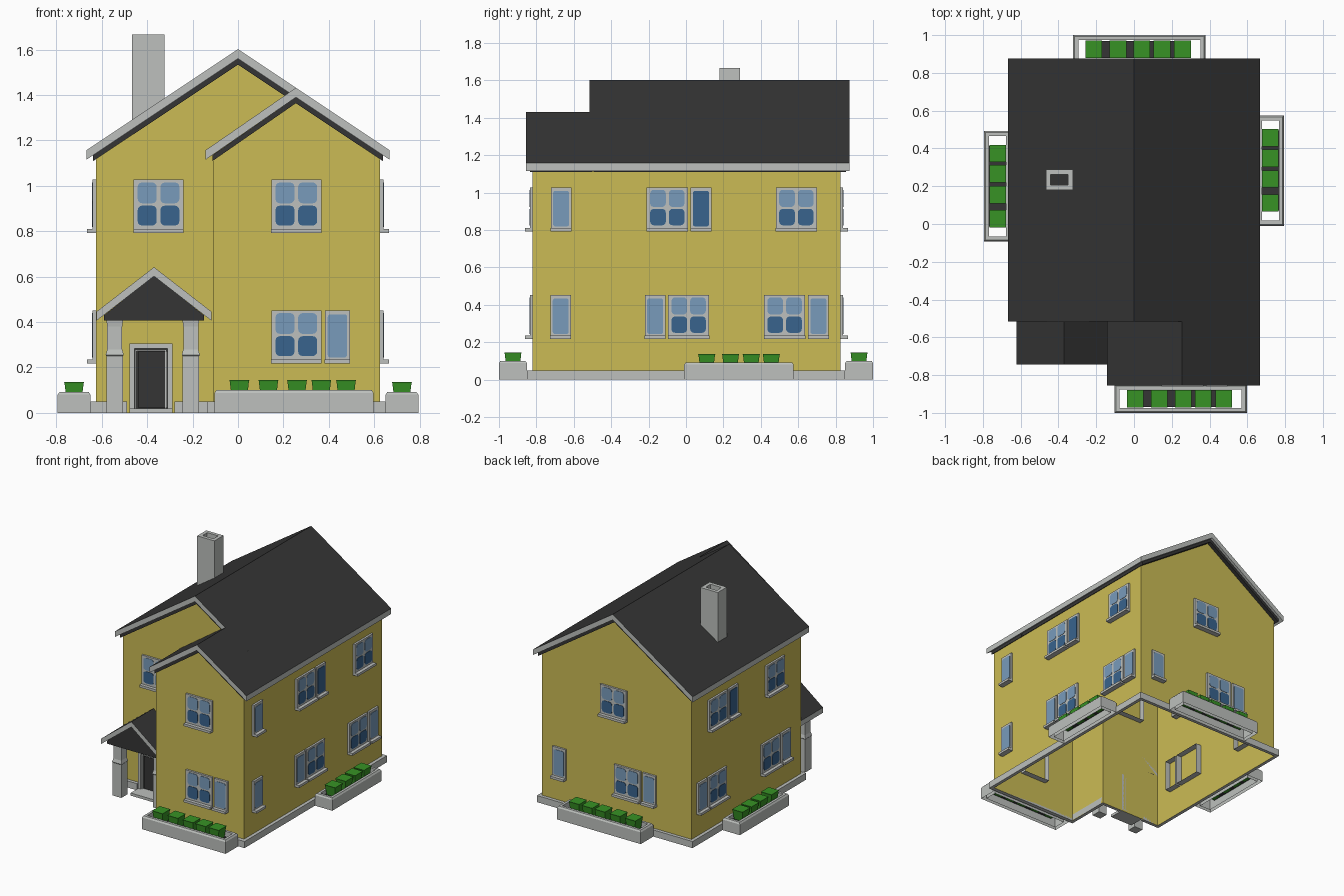
import bpy, bmesh, math

if "Cube" in bpy.data.objects:
    bpy.data.objects.remove(bpy.data.objects["Cube"])

def mat(name, r, g, b):
    m = bpy.data.materials.new(name)
    m.diffuse_color = (r, g, b, 1)
    m.use_nodes = True
    m.node_tree.nodes["Principled BSDF"].inputs["Base Color"].default_value = m.diffuse_color
    return m

YELLOW = mat("yellow_wall", 0.60, 0.50, 0.09)
GREY = mat("light_grey_trim", 0.51, 0.53, 0.51)
DARK = mat("dark_slate", 0.036, 0.036, 0.036)
GREEN = mat("plant_green", 0.038, 0.29, 0.018)
LIGHT = mat("light_glass", 0.19, 0.33, 0.50)
DEEP = mat("deep_glass", 0.04, 0.125, 0.27)

# wall planes: (u along the wall, d outward, z) -> world
SIDES = {
    "world": lambda u, d, z: (u, d, z),
    "wing": lambda u, d, z: (u, -0.82 - d, z),
    "front": lambda u, d, z: (u, -0.48 - d, z),
    "back": lambda u, d, z: (u, 0.825 + d, z),
    "right": lambda u, d, z: (0.625 + d, u, z),
    "left": lambda u, d, z: (-0.625 - d, u, z),
}

def finish(name, bm, mats, recalc=True):
    if recalc:
        bmesh.ops.recalc_face_normals(bm, faces=bm.faces)
    me = bpy.data.meshes.new(name)
    bm.to_mesh(me)
    bm.free()
    for m in mats:
        me.materials.append(m)
    ob = bpy.data.objects.new(name, me)
    bpy.context.collection.objects.link(ob)
    return ob

def prism(bm, pts, d0, d1, side="world", mi=0, back=True):
    """Extrude a (u, z) outline from depth d0 to d1; the d0 cap is optional."""
    P = SIDES[side]
    a = [bm.verts.new(P(u, d0, z)) for u, z in pts]
    b = [bm.verts.new(P(u, d1, z)) for u, z in pts]
    fs = [bm.faces.new(b)]
    if back:
        fs.append(bm.faces.new(a[::-1]))
    n = len(pts)
    for i in range(n):
        j = (i + 1) % n
        fs.append(bm.faces.new((a[i], a[j], b[j], b[i])))
    for f in fs:
        f.material_index = mi

def rect(u0, u1, z0, z1):
    return [(u0, z0), (u1, z0), (u1, z1), (u0, z1)]

def rounded(u0, u1, z0, z1, r):
    out = []
    for cu, cz, a0 in ((u1 - r, z1 - r, 0), (u0 + r, z1 - r, 90), (u0 + r, z0 + r, 180), (u1 - r, z0 + r, 270)):
        for k in range(4):
            t = math.radians(a0 + 30 * k)
            out.append((cu + r * math.cos(t), cz + r * math.sin(t)))
    return out

def box(name, x0, x1, y0, y1, z0, z1, m):
    bm = bmesh.new()
    prism(bm, rect(x0, x1, z0, z1), y0, y1)
    return finish(name, bm, [m])

def stack(name, cx, cy, w, d, loops, m, caps=False, bm=None):
    """Rectangular rings given as (inset, z), joined in order."""
    own = bm is None
    bm = bm or bmesh.new()
    rings = []
    for i, z in loops:
        a, b = w / 2 - i, d / 2 - i
        rings.append([bm.verts.new((cx + sx * a, cy + sy * b, z))
                      for sx, sy in ((-1, -1), (1, -1), (1, 1), (-1, 1))])
    for lo, hi in zip(rings, rings[1:]):
        for k in range(4):
            j = (k + 1) % 4
            bm.faces.new((lo[k], lo[j], hi[j], hi[k]))
    if caps:
        bm.faces.new(rings[0][::-1])
        bm.faces.new(rings[-1])
    return finish(name, bm, [m], False) if own else None

# ---- house walls: one shell, open below
S = 0.664
def face(bm, pts):
    bm.faces.new([bm.verts.new(p) for p in pts])

bm = bmesh.new()
EZ, AZ = 1.119, 1.534
face(bm, [(x, 0.825, z) for x, z in ((0.625, 0), (-0.625, 0), (-0.625, EZ), (0, AZ), (0.625, EZ))])
face(bm, [(x, -0.48, z) for x, z in ((-0.625, 0), (-0.11, 0), (-0.11, EZ), (0.255, 1.365), (0, AZ), (-0.625, EZ))])
face(bm, [(x, -0.82, z) for x, z in ((-0.11, 0), (0.625, 0), (0.625, EZ), (0.255, 1.365), (-0.11, EZ))])
face(bm, [(0.625, -0.82, 0), (0.625, 0.825, 0), (0.625, 0.825, EZ), (0.625, -0.82, EZ)])
face(bm, [(-0.625, 0.825, 0), (-0.625, -0.48, 0), (-0.625, -0.48, EZ), (-0.625, 0.825, EZ)])
face(bm, [(-0.11, -0.48, 0), (-0.11, -0.82, 0), (-0.11, -0.82, EZ), (-0.11, -0.48, EZ)])
finish("house_walls", bm, [YELLOW], False)

# ---- plinth strips
for i, (x0, x1, y0, y1) in enumerate((
        (0.625, 0.65, -0.85, 0.85), (-0.65, -0.625, -0.505, 0.85), (-0.625, 0.625, 0.825, 0.85),
        (-0.135, 0.625, -0.85, -0.82), (-0.135, -0.11, -0.82, -0.505),
        (-0.625, -0.49, -0.505, -0.48), (-0.28, -0.11, -0.505, -0.48))):
    box(f"plinth_{i}", x0, x1, y0, y1, 0, 0.05, GREY)

# ---- roofs: chevron slabs, slate on top, grey edges
def roof(name, xl, xm, xr, ze, zt, y0, y1, t=0.042, lining=True):
    bm = bmesh.new()
    prism(bm, [(xl, ze), (xm, zt), (xr, ze), (xr, ze - t), (xm, zt - t), (xl, ze - t)], y0, y1)
    bmesh.ops.recalc_face_normals(bm, faces=bm.faces)
    for f in bm.faces:
        f.normal_update()
        f.material_index = 1 if f.normal.z > 0.3 else 0
    finish(name, bm, [GREY, DARK])
    if lining:  # dark strip between the slab and the wall
        bm = bmesh.new()
        k = 0.03
        ze, zt = ze - t + k * S, zt - t
        prism(bm, [(xl + k, ze), (xm, zt), (xr - k, ze), (xr - k, ze - 0.026), (xm, zt - 0.026),
                   (xl + k, ze - 0.026)], y0 + 0.02, y1 - 0.02)
        finish(name + "_lining", bm, [DARK])

roof("main_roof", -0.668, 0, 0.668, 1.157, 1.602, -0.515, 0.875)
roof("wing_roof", -0.143, 0.255, 0.668, 1.157, 1.432, -0.855, -0.48)
roof("porch_roof", -0.623, -0.37, -0.117, 0.446, 0.642, -0.745, -0.48, 0.04, False)

# ---- chimney, hollow
stack("chimney", -0.395, 0.234, 0.144, 0.108,
      [(0, 1.27), (0, 1.667), (0.026, 1.667), (0.026, 1.3)], GREY)

# ---- porch
bm = bmesh.new()
prism(bm, [(-0.59, 0.408), (-0.15, 0.408), (-0.15, 0.43), (-0.37, 0.604), (-0.59, 0.43)], -0.72, -0.48)
finish("porch_gable", bm, [DARK])
for name, x in (("porch_post_left", -0.543), ("porch_post_right", -0.208)):
    stack(name, x, -0.632, 0.08, 0.08,
          [(0.004, 0), (0.004, 0.25), (0, 0.255), (0.007, 0.28), (0.007, 0.38), (0.003, 0.41)], GREY, True)
box("door_step", -0.478, -0.289, -0.60, -0.48, 0, 0.02, GREY)

# ---- door with nested surround
bm = bmesh.new()
for o, i, d in ((0, 0.022, 0.03), (0.025, 0.032, 0.018)):
    x0, x1, zt = -0.478 + o, -0.289 - o, 0.305 - o
    prism(bm, rect(x0, x0 + i - o, 0.02, zt), 0, d, "front")
    prism(bm, rect(x1 - i + o, x1, 0.02, zt), 0, d, "front")
    prism(bm, rect(x0 + i - o, x1 - i + o, zt - i + o, zt), 0, d, "front")
finish("door_frame", bm, [GREY])
bm = bmesh.new()
prism(bm, rect(-0.456, -0.311, 0.02, 0.283), 0, 0.008, "front")
prism(bm, rect(-0.44, -0.305, 0.024, 0.27), 0.008, 0.016, "front")
finish("front_door", bm, [DARK])

# ---- windows
def window(name, side, u, floor, kind, lower=None):
    top = (0.452, 1.027)[floor]
    h = 0.11 if kind == "four" else 0.055
    bot = top - 0.235
    bm = bmesh.new()
    prism(bm, rect(u - h, u + h, bot, top), -0.045, 0.015, side, 0, False)
    prism(bm, rect(u - h - 0.001, u + h + 0.001, bot, bot + 0.018), 0.001, 0.04, side)
    if kind == "four":
        for s in (-1, 1):
            c = u + s * 0.05
            prism(bm, rounded(c - 0.042, c + 0.042, top - 0.104, top - 0.012, 0.02), 0.014, 0.018, side, 1)
            prism(bm, rounded(c - 0.042, c + 0.042, top - 0.202, top - 0.114, 0.02), 0.014, 0.018, side, 2)
    else:
        prism(bm, rounded(u - 0.043, u + 0.043, top - 0.208, top - 0.018, 0.012), 0.014, 0.018, side,
              2 if kind == "deep" else 1)
    finish(name, bm, [GREY, LIGHT, DEEP])

WINDOWS = (
    ("front", -0.35, 1, "four"), ("wing", 0.257, 1, "four"),
    ("wing", 0.257, 0, "four"), ("wing", 0.438, 0, "narrow"),
    ("right", -0.668, 1, "narrow"), ("right", -0.1, 1, "four"), ("right", 0.08, 1, "deep"),
    ("right", 0.59, 1, "four"), ("right", -0.67, 0, "narrow"), ("right", -0.165, 0, "narrow"),
    ("right", 0.014, 0, "four"), ("right", 0.527, 0, "four"), ("right", 0.708, 0, "narrow"),
    ("back", 0.022, 1, "four"), ("back", 0.475, 0, "narrow"),
    ("back", -0.095, 0, "four"), ("back", -0.278, 0, "narrow"),
    ("left", 0.525, 1, "four"), ("left", 0.345, 1, "deep"), ("left", -0.16, 1, "four"),
    ("left", 0.712, 0, "narrow"), ("left", 0.532, 0, "four"),
    ("left", -0.105, 0, "four"), ("left", -0.285, 0, "narrow"),
)
for i, (side, u, fl, kind) in enumerate(WINDOWS):
    window(f"{side}_window_{i}", side, u, fl, kind)

# ---- planters with soil and clipped plants
def planter(name, cx, cy, length, along_x, top, offsets):
    w, d = (length, 0.15) if along_x else (0.145, length)
    stack(name + "_planter", cx, cy, w, d,
          [(0, 0), (0, top - 0.012), (0.008, top), (0.027, top), (0.027, 0)], GREY)
    a, b = offsets[0], offsets[-1]
    m, n, e = (a + b) / 2, b - a + 0.08, 0.045
    if along_x:
        box(name + "_soil", cx + m - n / 2, cx + m + n / 2, cy - e, cy + e, 0.055, 0.062, DARK)
    else:
        box(name + "_soil", cx - e, cx + e, cy + m - n / 2, cy + m + n / 2, 0.055, 0.062, DARK)
    bm = bmesh.new()
    for o in offsets:
        px, py = (cx + o, cy) if along_x else (cx, cy + o)
        stack("", px, py, 0.088, 0.092, [(0.012, 0.05), (0.002, top + 0.038), (0, top + 0.045)], GREEN, True, bm)
    finish(name + "_plants", bm, [GREEN], False)

FIVE = (-0.241, -0.113, 0.013, 0.12, 0.229)
FOUR = (-0.172, -0.045, 0.066, 0.173)
planter("front", 0.247, -0.925, 0.70, True, 0.10, FIVE)
planter("back", 0.028, 0.925, 0.70, True, 0.10, FIVE)
planter("right", 0.722, 0.283, 0.585, False, 0.092, FOUR)
planter("left", -0.722, 0.2, 0.585, False, 0.092, FOUR)
